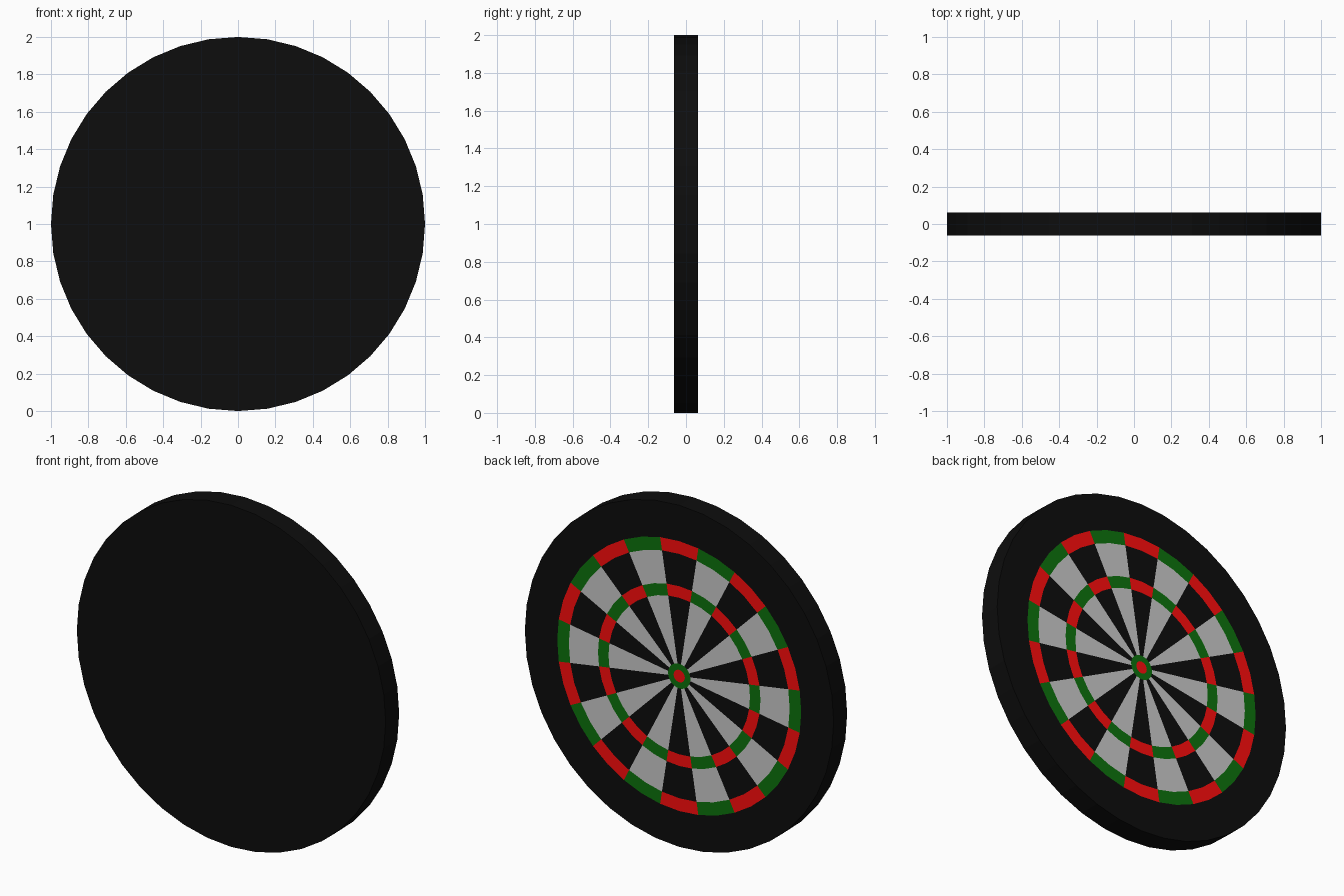
import bpy, bmesh
from math import sin, cos, pi

if "Cube" in bpy.data.objects:
    bpy.data.objects.remove(bpy.data.objects["Cube"])

SIDES, HALF, CZ = 40, 0.0625, 1.0


def material(name, rgb):
    m = bpy.data.materials.new(name)
    m.diffuse_color = (*rgb, 1)
    m.use_nodes = True
    m.node_tree.nodes["Principled BSDF"].inputs["Base Color"].default_value = m.diffuse_color
    return m


BLACK = material("black", (0.004, 0.004, 0.004))
WHITE = material("pale", (0.65, 0.65, 0.65))
RED = material("red", (1.0, 0.004, 0.004))
GREEN = material("green", (0.004, 0.17, 0.004))


def circle(bm, r, y):
    return [bm.verts.new((r * sin(2 * pi * k / SIDES), y, CZ + r * cos(2 * pi * k / SIDES)))
            for k in range(SIDES)]


def bridge(bm, inner, outer):
    # quads between two loops; index alternates every two segments (20 sectors)
    for k in range(SIDES):
        n = (k + 1) % SIDES
        f = bm.faces.new((inner[k], outer[k], outer[n], inner[n]))
        f.material_index = ((k + 1) // 2) % 2


def finish(bm, name, mats):
    me = bpy.data.meshes.new(name)
    bm.to_mesh(me)
    bm.free()
    for m in mats:
        me.materials.append(m)
    ob = bpy.data.objects.new(name, me)
    bpy.context.collection.objects.link(ob)


def ring(name, r0, r1, even, odd):
    bm = bmesh.new()
    bridge(bm, circle(bm, r0, HALF), circle(bm, r1, HALF))
    finish(bm, name, (even, odd))


# Board body: plain front, side wall and the border around the target
bm = bmesh.new()
border = circle(bm, 0.79, HALF)
rim = circle(bm, 1.0, HALF)
front = circle(bm, 1.0, -HALF)
bridge(bm, border, rim)
bridge(bm, rim, front)
bm.faces.new(front[::-1])
bmesh.ops.recalc_face_normals(bm, faces=bm.faces)
finish(bm, "board_body", (BLACK, BLACK))

# Target bands, from the outside in
ring("double_ring", 0.715, 0.79, RED, GREEN)
ring("outer_wedges", 0.526, 0.715, BLACK, WHITE)
ring("triple_ring", 0.458, 0.526, RED, GREEN)
ring("inner_wedges", 0.072, 0.458, BLACK, WHITE)
ring("outer_bull", 0.036, 0.072, GREEN, GREEN)

# Centre disc
bm = bmesh.new()
bm.faces.new(circle(bm, 0.036, HALF))
finish(bm, "bullseye", (RED,))
